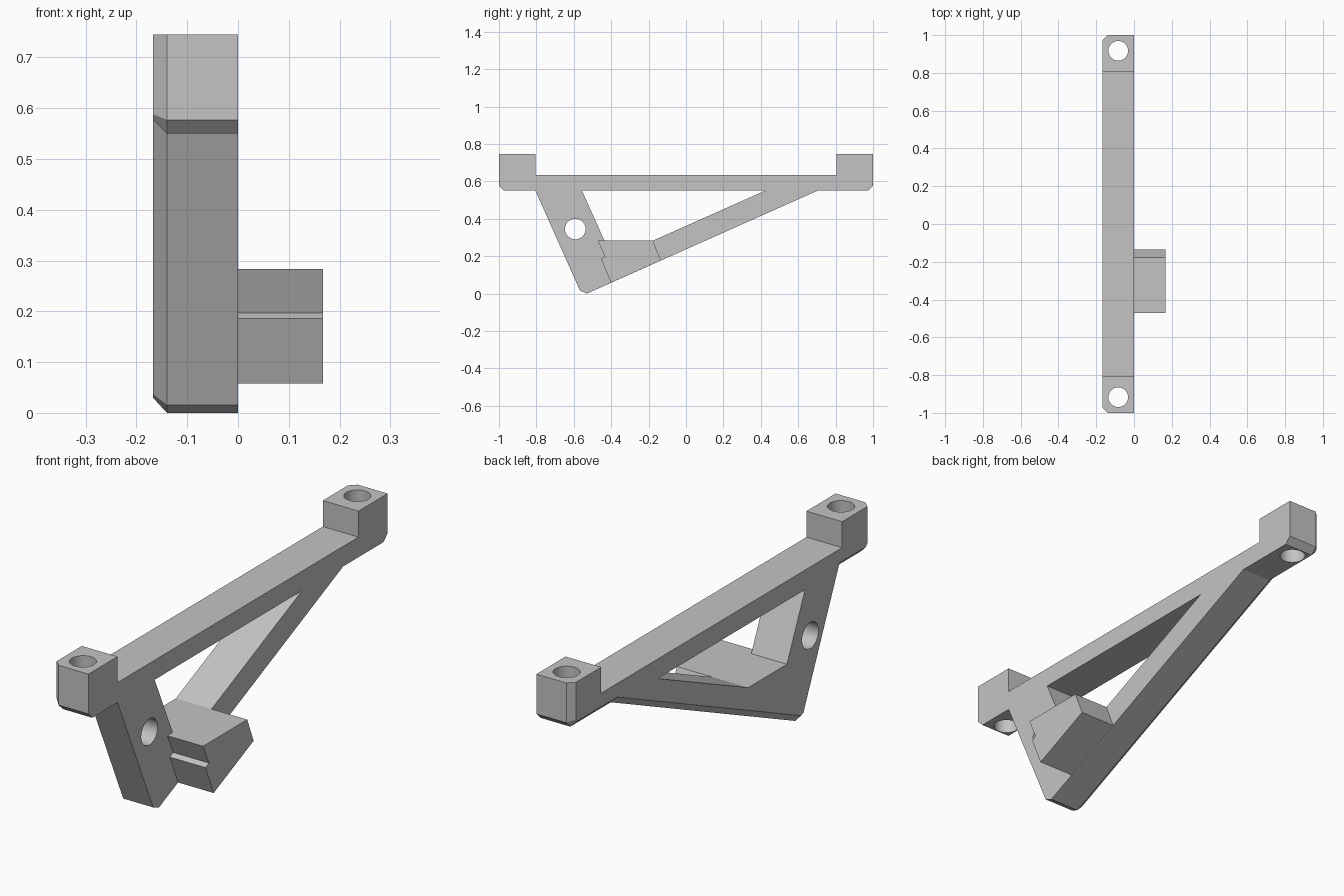
import bpy
import bmesh
from mathutils import Matrix, Vector

cube = bpy.data.objects.get("Cube")
if cube:
    bpy.data.objects.remove(cube, do_unlink=True)

GREY = (0.55, 0.55, 0.55, 1.0)
WIDTH = 0.167
CHAMFER = 0.027

grey = bpy.data.materials.new("plain grey")
grey.use_nodes = True
grey.diffuse_color = GREY
grey.node_tree.nodes["Principled BSDF"].inputs["Base Color"].default_value = GREY


def make_object(name, bm):
    bmesh.ops.recalc_face_normals(bm, faces=bm.faces[:])
    mesh = bpy.data.meshes.new(name)
    bm.to_mesh(mesh)
    bm.free()
    mesh.materials.append(grey)
    obj = bpy.data.objects.new(name, mesh)
    bpy.context.collection.objects.link(obj)
    return obj


def prism(profile, x0, x1):
    """Extrude a (y, z) profile along x; also return the vertices at x0."""
    bm = bmesh.new()
    start = [bm.verts.new((x0, y, z)) for y, z in profile]
    face = bm.faces.new(start)
    extruded = bmesh.ops.extrude_face_region(bm, geom=[face], use_keep_orig=True)
    moved = [g for g in extruded["geom"] if isinstance(g, bmesh.types.BMVert)]
    bmesh.ops.translate(bm, verts=moved, vec=(x1 - x0, 0, 0))
    return bm, start


def hole_cutter(name, centre, axis, radius):
    bm = bmesh.new()
    turn = Vector((0, 0, 1)).rotation_difference(Vector(axis)).to_matrix().to_4x4()
    bmesh.ops.create_cone(bm, cap_ends=True, segments=48, radius1=radius, radius2=radius,
                          depth=0.5, matrix=Matrix.Translation(centre) @ turn)
    return make_object(name, bm)


def cut(target, cutter):
    cutter.hide_render = True
    mod = target.modifiers.new("cut", 'BOOLEAN')
    mod.operation = 'DIFFERENCE'
    mod.solver = 'EXACT'
    mod.object = cutter
    bpy.context.view_layer.objects.active = target
    bpy.ops.object.modifier_apply(modifier=mod.name)
    bpy.data.objects.remove(cutter, do_unlink=True)


# Bracket outline: lower chain first, then the stepped top
lower = [(-1, 0.745), (-1, 0.577), (-0.973, 0.55), (-0.805, 0.55), (-0.567, 0.016),
         (-0.53, 0), (0.703, 0.55), (0.973, 0.55), (1, 0.577), (1, 0.745)]
upper = [(0.805, 0.745), (0.805, 0.635), (-0.805, 0.635), (-0.805, 0.745)]
bm, side = prism(lower + upper, -WIDTH, 0)

# Chamfer the lower chain on the outer side
chain = [bm.edges.get((a, b)) for a, b in zip(side, side[1:len(lower)])]
bmesh.ops.bevel(bm, geom=chain, offset=CHAMFER, offset_type='OFFSET', segments=1,
                affect='EDGES', clamp_overlap=False)
bracket = make_object("bracket_frame", bm)

# Window between the beam, the leg and the strut
window = [(-0.557, 0.552), (0.427, 0.552), (-0.177, 0.283), (-0.436, 0.283)]
bm, _ = prism(window, -0.4, 0.2)
cut(bracket, make_object("window_cutter", bm))

# Mounting holes through the end posts, and the hole through the leg
for y in (-0.917, 0.917):
    cut(bracket, hole_cutter("post_hole_cutter", (-WIDTH / 2, y, 0.65), (0, 0, 1), 0.052))
cut(bracket, hole_cutter("leg_hole_cutter", (-WIDTH / 2, -0.592, 0.345), (1, 0, 0), 0.055))

# Side block with a small ledge in its front face
block = [(-0.472, 0.283), (-0.433, 0.197), (-0.455, 0.186), (-0.401, 0.058),
         (-0.134, 0.177), (-0.177, 0.283)]
bm, _ = prism(block, 0, WIDTH)
side_block = make_object("side_block", bm)

# Smooth hole walls, sharp edges elsewhere
for obj in (bracket, side_block):
    bpy.ops.object.select_all(action='DESELECT')
    obj.select_set(True)
    bpy.context.view_layer.objects.active = obj
    bpy.ops.object.shade_smooth_by_angle(angle=0.4)
